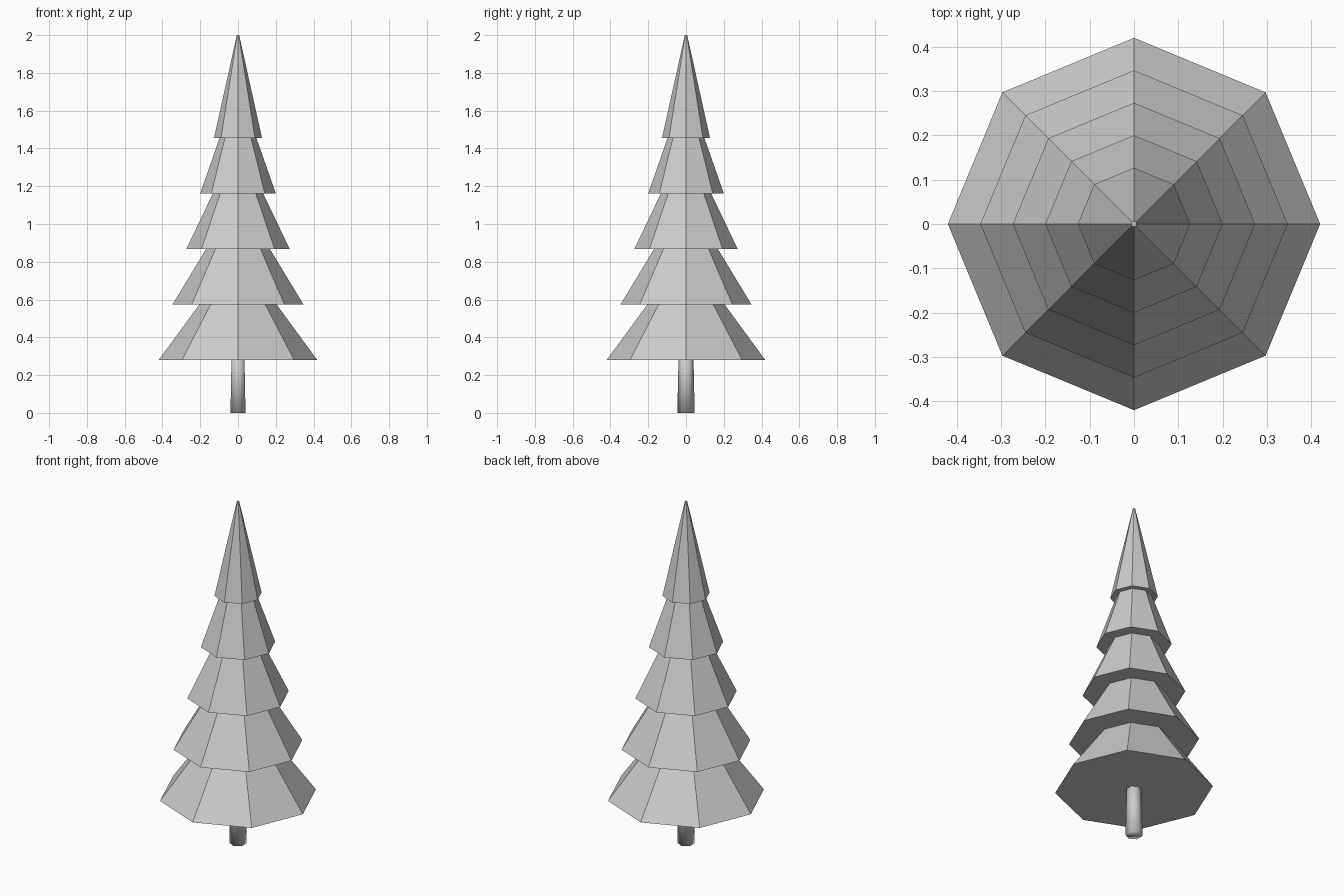
import bpy
import bmesh
from mathutils import Matrix

if "Cube" in bpy.data.objects:
    bpy.data.objects.remove(bpy.data.objects["Cube"])


def add_cone(name, sides, r_bottom, r_top, z, height, smooth=False):
    """Capped tapered cone standing on z, with its first corner on the y axis."""
    mesh = bpy.data.meshes.new(name)
    bm = bmesh.new()
    bmesh.ops.create_cone(bm, cap_ends=True, segments=sides,
                          radius1=r_bottom, radius2=r_top, depth=height,
                          matrix=Matrix.Translation((0, 0, z + height / 2)))
    for face in bm.faces:
        face.smooth = smooth
    bm.to_mesh(mesh)
    bm.free()
    obj = bpy.data.objects.new(name, mesh)
    bpy.context.collection.objects.link(obj)
    return obj


# Trunk: tapered six-sided post, softly shaded
add_cone("trunk", 6, 0.046, 0.038, 0.0, 0.36, smooth=True)

# Foliage: five overlapping eight-sided tiers, narrowing upwards
for i in range(5):
    radius = 0.42 - 0.0733 * i
    add_cone(f"foliage_tier_{i + 1}", 8, radius, radius * 0.05,
             0.28 + 0.294 * i, 0.544)
